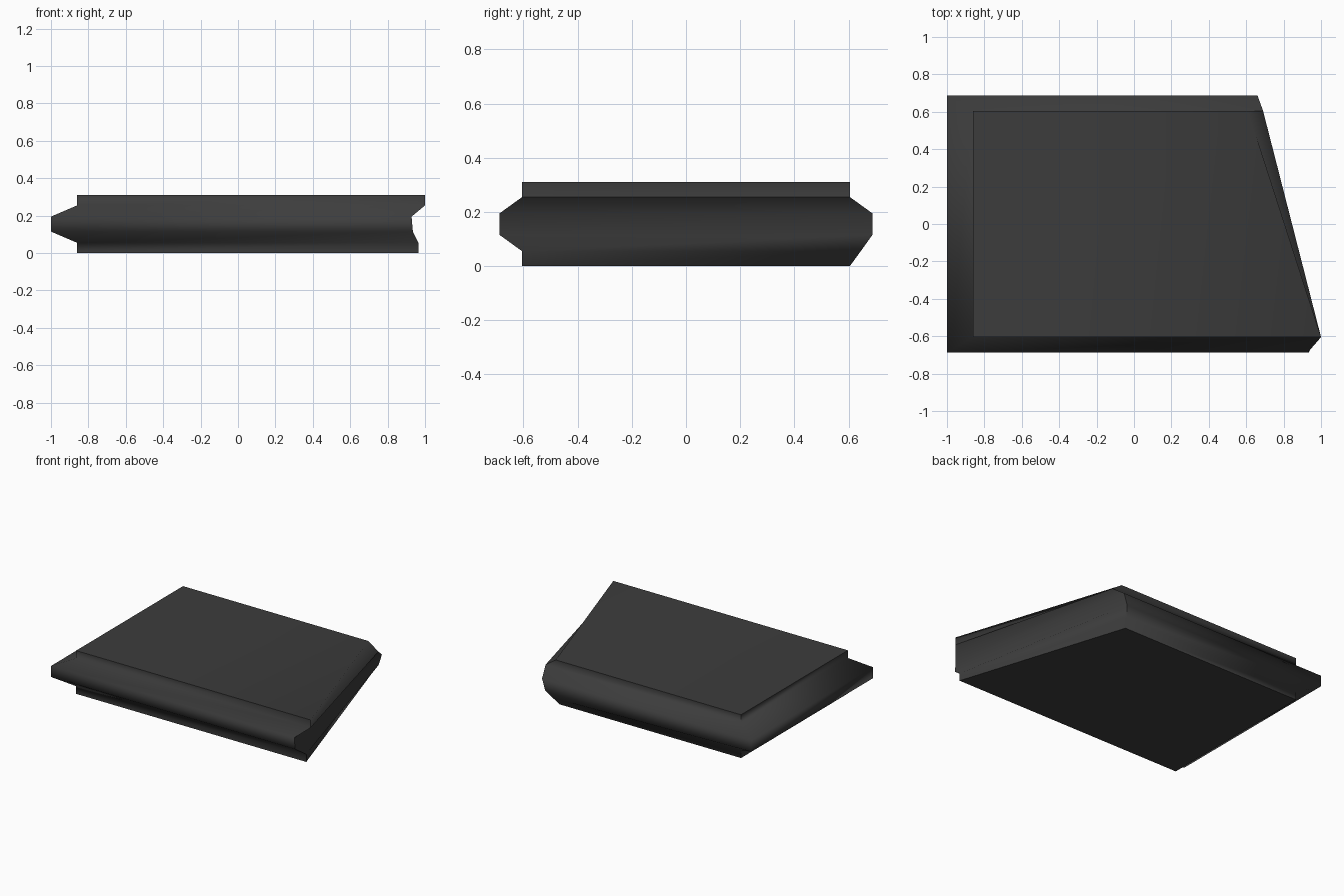
import bpy
import bmesh
import math

cube = bpy.data.objects.get("Cube")
if cube:
    bpy.data.objects.remove(cube, do_unlink=True)

# Dark stone colour
stone = bpy.data.materials.new("dark_grey")
stone.use_nodes = True
colour = (0.046, 0.046, 0.046, 1)
stone.diffuse_color = colour
bsdf = stone.node_tree.nodes["Principled BSDF"]
bsdf.inputs["Base Color"].default_value = colour
bsdf.inputs["Roughness"].default_value = 0.8

INNER = (-0.86, 0.605)   # left edge x, half depth of the plates
OUTER = (-1.0, 0.688)    # left edge x, half depth of the tongue

# Edge profile: height, ring size, slanted end x at front and back, back corner y
levels = [
    (0.0, INNER, 0.965, 0.58, 0.605),
    (0.055, INNER, 0.965, 0.605, 0.645),
    (0.115, OUTER, 0.935, 0.635, 0.688),
    (0.195, OUTER, 0.928, 0.66, 0.688),
    (0.255, INNER, 1.0, 0.69, 0.605),
    (0.31, INNER, 1.0, 0.61, 0.605),
]

# Loft the slab through its stacked outlines
bm = bmesh.new()
rings = []
for z, (left, depth), front_x, back_x, back_y in levels:
    outline = [(left, -depth), (front_x, -depth), (back_x, back_y), (left, depth)]
    rings.append([bm.verts.new((x, y, z)) for x, y in outline])
for low, high in zip(rings, rings[1:]):
    for i in range(4):
        j = (i + 1) % 4
        bm.faces.new((low[i], low[j], high[j], high[i]))
bm.faces.new(rings[0][::-1])
bm.faces.new(rings[-1])
bmesh.ops.recalc_face_normals(bm, faces=bm.faces)

mesh = bpy.data.meshes.new("slab")
bm.to_mesh(mesh)
bm.free()
mesh.materials.append(stone)
slab = bpy.data.objects.new("slab", mesh)
bpy.context.collection.objects.link(slab)

# Soft rounded edge band, crisp plates and corners
bpy.ops.object.select_all(action="DESELECT")
slab.select_set(True)
bpy.context.view_layer.objects.active = slab
bpy.ops.object.shade_smooth_by_angle(angle=math.radians(70))
